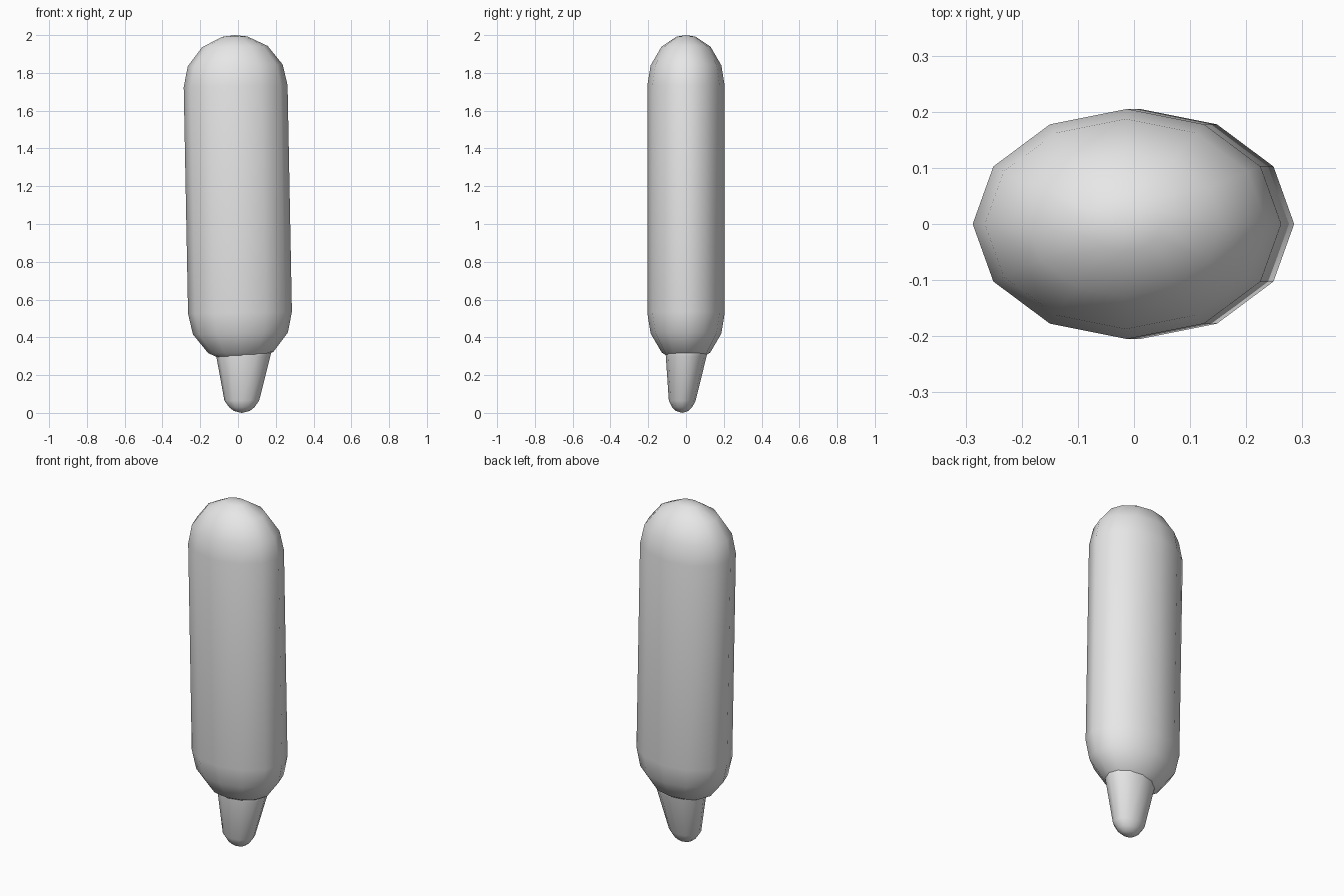
import bpy, bmesh, math

cube = bpy.data.objects.get("Cube")
if cube:
    bpy.data.objects.remove(cube, do_unlink=True)

SIDES = 12

grey = bpy.data.materials.new("plain light grey")
grey.use_nodes = True
colour = (0.8, 0.8, 0.8, 1)
grey.diffuse_color = colour
grey.node_tree.nodes["Principled BSDF"].inputs["Base Color"].default_value = colour


def loft(name, rings, bottom, top=None):
    """Join elliptical rings (x, y, z, rx, ry) upward, closed by pole points or a flat cap."""
    bm = bmesh.new()
    loops = []
    for x, y, z, rx, ry in rings:
        angles = [math.tau * i / SIDES for i in range(SIDES)]
        loops.append([bm.verts.new((x + rx * math.cos(a), y + ry * math.sin(a), z)) for a in angles])
    low = bm.verts.new(bottom)
    high = bm.verts.new(top) if top else None
    for i in range(SIDES):
        j = (i + 1) % SIDES
        bm.faces.new((low, loops[0][j], loops[0][i]))
        for a, b in zip(loops, loops[1:]):
            bm.faces.new((a[i], a[j], b[j], b[i]))
        if high:
            bm.faces.new((loops[-1][i], loops[-1][j], high))
    if not high:
        bm.faces.new(loops[-1])
    for f in bm.faces:
        f.smooth = True
    mesh = bpy.data.meshes.new(name)
    bm.to_mesh(mesh)
    bm.free()
    mesh.materials.append(grey)
    obj = bpy.data.objects.new(name, mesh)
    bpy.context.collection.objects.link(obj)
    return obj


# Oval capsule body with rounded ends, leaning slightly
RX, RY, CAP, HALF = 0.275, 0.205, 0.27, 0.6
steps = [math.radians(d) for d in (0, 24, 51, 76)]
upper = [(0, 0, HALF + CAP * math.sin(a), RX * math.cos(a), RY * math.cos(a)) for a in steps]
lower = [(x, y, -z, rx, ry) for x, y, z, rx, ry in reversed(upper)]
body = loft("body", lower + upper, (0, 0, -HALF - CAP), (0, 0, HALF + CAP))
body.location = (-0.001, 0, 1.13)
body.rotation_euler.y = math.radians(-1.1)

# Tapered stick with a rounded tip, its upper end sunk into the body
loft("stick", [
    (0.02, -0.02, 0.01, 0.042, 0.033),
    (0.02, -0.02, 0.03, 0.067, 0.053),
    (0.02, -0.02, 0.065, 0.092, 0.071),
    (0.028, 0.001, 0.30, 0.143, 0.108),
    (0.031, 0.008, 0.40, 0.163, 0.122),
], (0.02, -0.02, 0))
